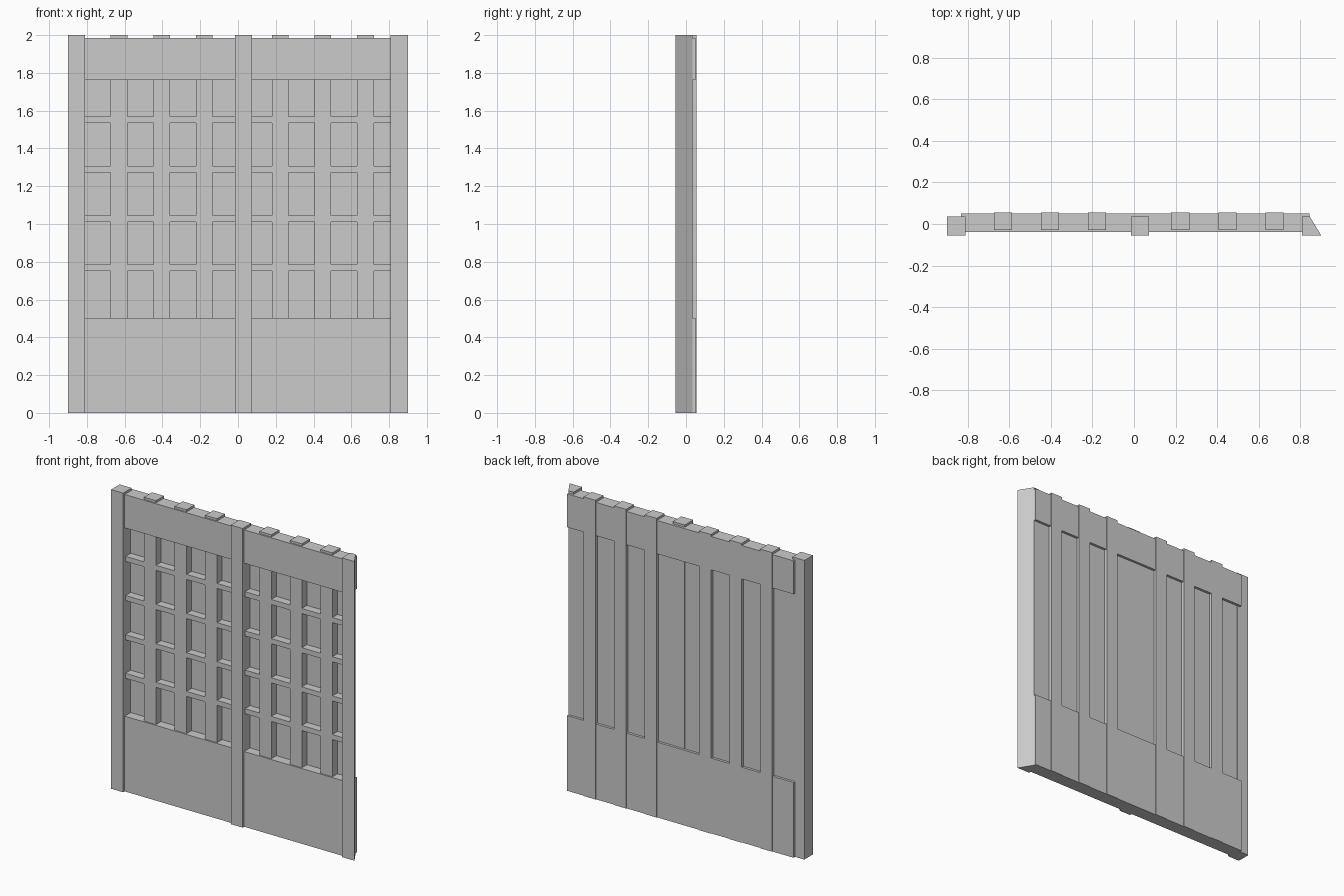
import bpy

if "Cube" in bpy.data.objects:
    bpy.data.objects.remove(bpy.data.objects["Cube"])


def prism(name, outline, z0, z1):
    """Extrude an xy outline (counter-clockwise) from z0 to z1."""
    n = len(outline)
    verts = [(x, y, z) for z in (z0, z1) for x, y in outline]
    faces = [tuple(reversed(range(n))), tuple(range(n, 2 * n))]
    faces += [(i, (i + 1) % n, n + (i + 1) % n, n + i) for i in range(n)]
    mesh = bpy.data.meshes.new(name)
    mesh.from_pydata(verts, [], faces)
    obj = bpy.data.objects.new(name, mesh)
    bpy.context.collection.objects.link(obj)
    return obj


def box(name, x0, x1, y0, y1, z0, z1):
    return prism(name, [(x0, y0), (x1, y0), (x1, y1), (x0, y1)], z0, z1)


# Square posts, and the right post with its slanted outer face
POST_FRONT, POST_BACK = -0.055, 0.035
box("left_post", -0.9, -0.811, POST_FRONT, POST_BACK, 0, 2)
box("centre_post", -0.015, 0.073, POST_FRONT, POST_BACK, 0, 2)
prism("right_post", [(0.807, POST_FRONT), (0.9, POST_FRONT),
                     (0.845, POST_BACK), (0.807, POST_BACK)], 0, 2)

# Solid lower board and upper rail
box("lower_board", -0.832, 0.843, -0.039, 0.051, 0, 0.503)
box("upper_rail", -0.832, 0.843, -0.039, 0.051, 1.762, 1.985)

# Thin backing panel behind the lattice
box("backing_panel", -0.832, 0.843, 0.024, 0.034, 0.49, 1.78)

# Vertical lattice bars, three in each bay
for x in (-0.63, -0.404, -0.178, 0.223, 0.449, 0.675):
    box("vertical_bar", x - 0.044, x + 0.044, -0.03, 0.055, 0, 2)

# Horizontal lattice slats, flush with the vertical bars
for z in (0.769, 1.027, 1.289, 1.551):
    box("horizontal_slat", -0.832, 0.83, -0.03, 0.03, z - 0.017, z + 0.017)
